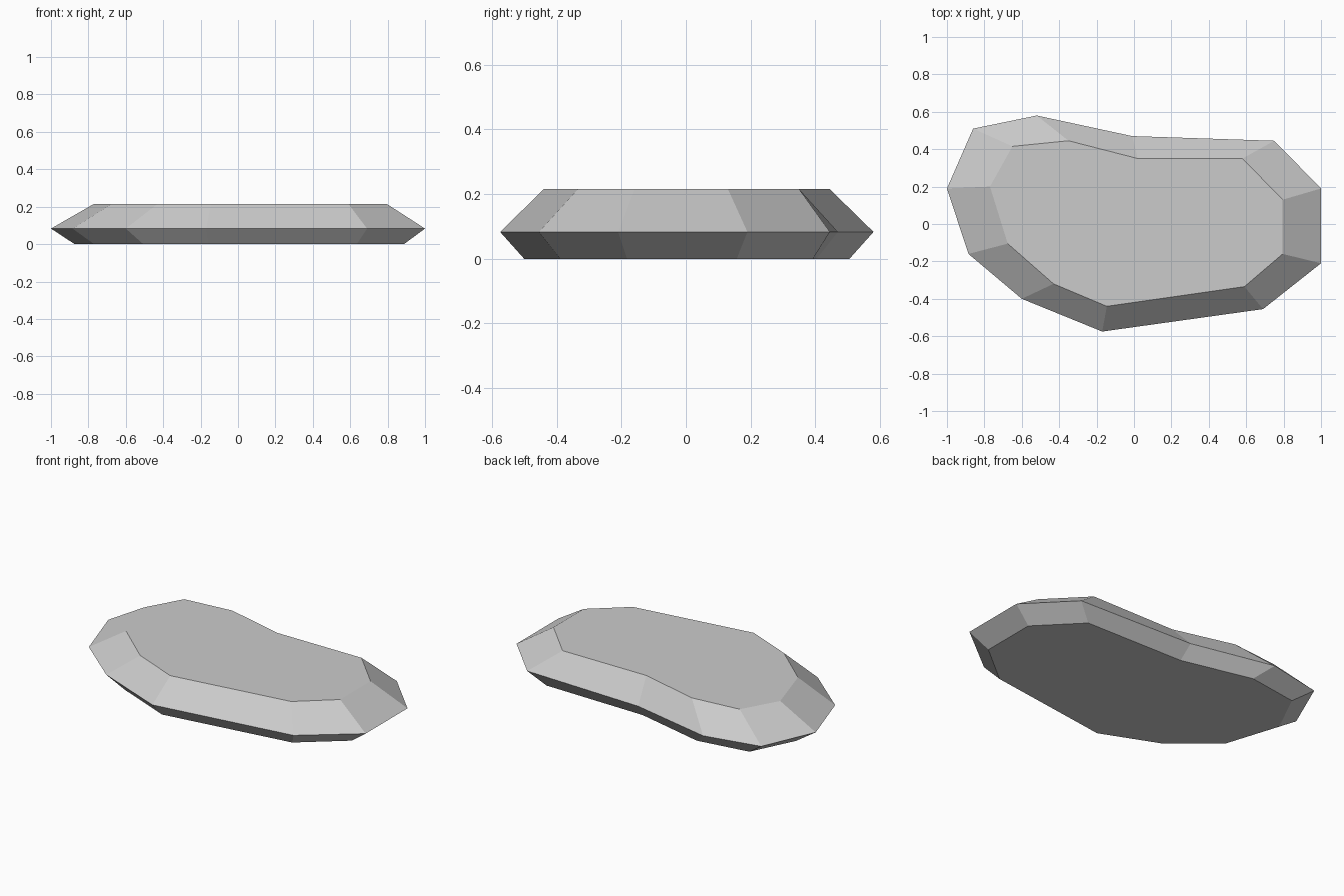
import bpy, bmesh
from mathutils import Vector

cube = bpy.data.objects.get("Cube")
if cube:
    bpy.data.objects.remove(cube, do_unlink=True)

# Flat grey stone colour
grey = bpy.data.materials.new("stone_grey")
grey.use_nodes = True
color = (0.6, 0.6, 0.6, 1)
grey.diffuse_color = color
grey.node_tree.nodes["Principled BSDF"].inputs["Base Color"].default_value = color

# Widest outline and the smaller top outline, corner by corner
RIM = [(-1, .19), (-.86, .51), (-.52, .58), (-.01, .47), (.75, .445), (1, .19),
       (1, -.21), (.69, -.455), (-.17, -.575), (-.6, -.4), (-.885, -.16)]
TOP = [(-.77, .2), (-.65, .415), (-.35, .445), (.02, .35), (.58, .35), (.795, .13),
       (.795, -.16), (.59, -.335), (-.145, -.44), (-.43, -.32), (-.675, -.105)]
# The underside follows the same bevel, cut about half as deep
BASE = [Vector(r).lerp(Vector(t), .55) for r, t in zip(RIM, TOP)]

# Flat stepping stone: three stacked rings, bridged and capped
bm = bmesh.new()
rings = [[bm.verts.new((x, y, z)) for x, y in outline]
         for outline, z in ((BASE, 0), (RIM, .083), (TOP, .215))]
count = len(RIM)
for low, high in zip(rings, rings[1:]):
    for i in range(count):
        j = (i + 1) % count
        bm.faces.new((low[i], low[j], high[j], high[i]))
bm.faces.new(rings[0])
bm.faces.new(rings[-1])
bmesh.ops.recalc_face_normals(bm, faces=bm.faces)

mesh = bpy.data.meshes.new("flat_stone")
bm.to_mesh(mesh)
bm.free()
mesh.materials.append(grey)
stone = bpy.data.objects.new("flat_stone", mesh)
bpy.context.collection.objects.link(stone)
